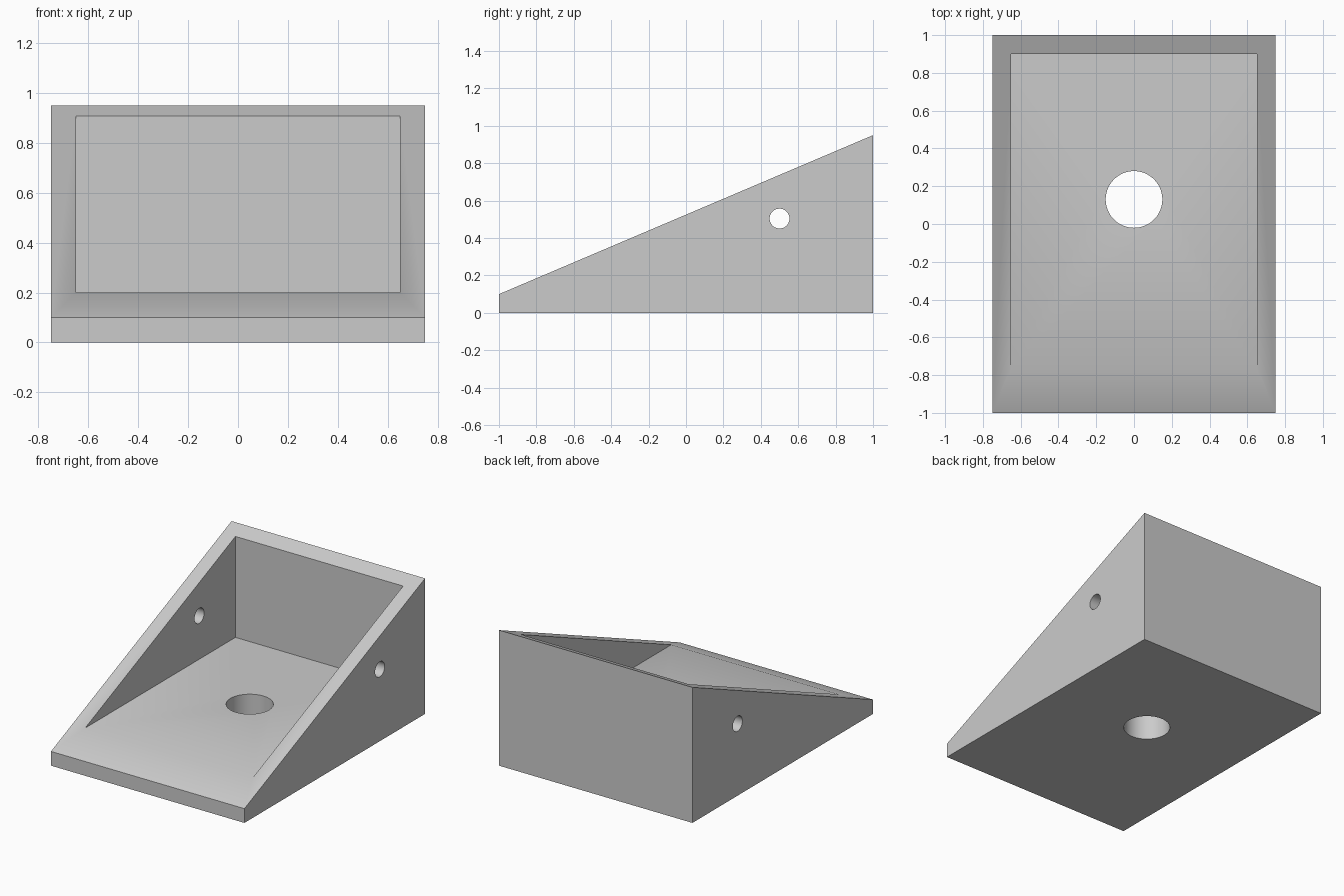
import bpy
import bmesh
import math
from mathutils import Matrix, Vector

cube = bpy.data.objects.get("Cube")
if cube:
    bpy.data.objects.remove(cube, do_unlink=True)

grey = bpy.data.materials.new("light_grey")
grey.use_nodes = True
colour = (0.6, 0.6, 0.6, 1)
grey.diffuse_color = colour
grey.node_tree.nodes["Principled BSDF"].inputs["Base Color"].default_value = colour


def make_object(name, bm):
    bmesh.ops.recalc_face_normals(bm, faces=bm.faces)
    mesh = bpy.data.meshes.new(name)
    bm.to_mesh(mesh)
    bm.free()
    mesh.materials.append(grey)
    obj = bpy.data.objects.new(name, mesh)
    bpy.context.collection.objects.link(obj)
    return obj


def extruded_profile(name, profile, half_width):
    """Extrude a (y, z) outline along x."""
    bm = bmesh.new()
    face = bm.faces.new([bm.verts.new((-half_width, y, z)) for y, z in profile])
    extruded = bmesh.ops.extrude_face_region(bm, geom=[face])["geom"]
    verts = [v for v in extruded if isinstance(v, bmesh.types.BMVert)]
    bmesh.ops.translate(bm, verts=verts, vec=(2 * half_width, 0, 0))
    return make_object(name, bm)


def cylinder(name, location, radius, depth, rotation=Matrix()):
    bm = bmesh.new()
    bmesh.ops.create_cone(bm, cap_ends=True, segments=64, radius1=radius,
                          radius2=radius, depth=depth,
                          matrix=Matrix.Translation(Vector(location)) @ rotation)
    return make_object(name, bm)


# Sloped housing
housing = extruded_profile("sloped_housing", [(-1, 0), (1, 0), (1, 0.95), (-1, 0.1)], 0.75)

# Cutters: open tray, round floor hole, pin hole through both side walls
cutters = [
    extruded_profile("tray_cutter", [(-0.9, 0.2), (0.9, 0.2), (0.9, 1.5), (-0.9, 1.5)], 0.65),
    cylinder("floor_hole_cutter", (0, 0.13, 0.1), 0.15, 0.6),
    cylinder("side_hole_cutter", (0, 0.5, 0.504), 0.053, 2, Matrix.Rotation(math.pi / 2, 4, "Y")),
]

bpy.ops.object.select_all(action="DESELECT")
housing.select_set(True)
bpy.context.view_layer.objects.active = housing
for cutter in cutters:
    cutter.hide_render = True
    cut = housing.modifiers.new(cutter.name, "BOOLEAN")
    cut.operation = "DIFFERENCE"
    cut.solver = "EXACT"
    cut.object = cutter
    bpy.ops.object.modifier_apply(modifier=cut.name)
    bpy.data.objects.remove(cutter, do_unlink=True)

# Smooth hole walls, crisp edges elsewhere
bpy.ops.object.shade_smooth_by_angle(angle=math.radians(30))
